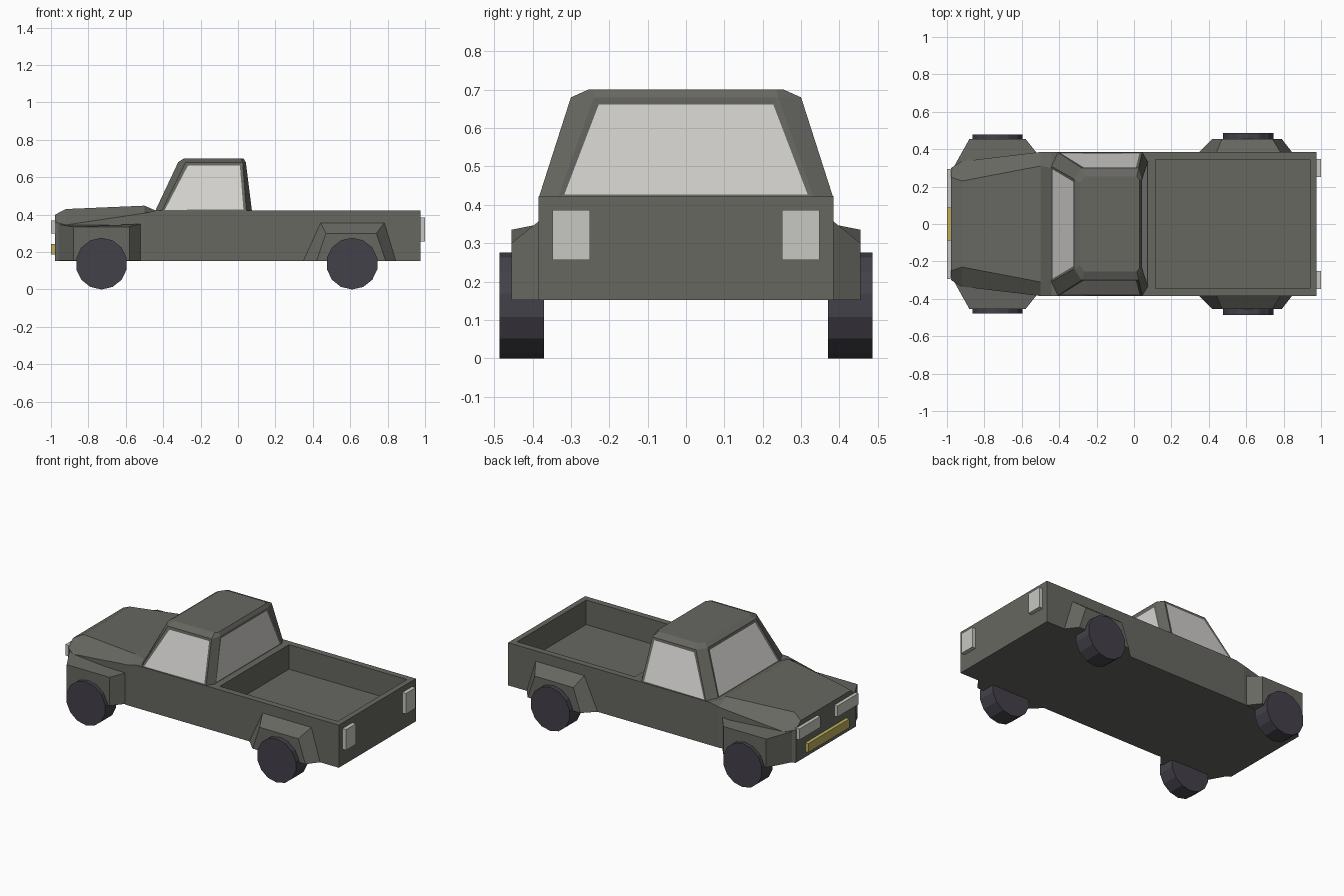
import bpy, bmesh, math

if "Cube" in bpy.data.objects:
    bpy.data.objects.remove(bpy.data.objects["Cube"], do_unlink=True)


def material(name, rgb):
    m = bpy.data.materials.new(name)
    m.use_nodes = True
    m.diffuse_color = (*rgb, 1)
    m.node_tree.nodes["Principled BSDF"].inputs["Base Color"].default_value = (*rgb, 1)
    return m


PAINT = material("grey paint", (0.135, 0.135, 0.12))
GLASS = material("pale glass", (0.66, 0.65, 0.63))
LAMP = material("lamp white", (0.57, 0.57, 0.54))
RUBBER = material("dark rubber", (0.056, 0.053, 0.067))
YELLOW = material("plate yellow", (0.52, 0.42, 0.11))


def finish(bm, name, mats, mirror=False):
    bmesh.ops.recalc_face_normals(bm, faces=bm.faces)
    mesh = bpy.data.meshes.new(name)
    bm.to_mesh(mesh)
    bm.free()
    for m in mats:
        mesh.materials.append(m)
    ob = bpy.data.objects.new(name, mesh)
    bpy.context.collection.objects.link(ob)
    if mirror:
        mod = ob.modifiers.new("mirror", "MIRROR")
        mod.use_axis = (False, True, False)
        mod.use_mirror_merge = False
    return ob


def loft(rings):
    """Skin closed rings of equal length and cap both ends."""
    bm = bmesh.new()
    loops = [[bm.verts.new(p) for p in ring] for ring in rings]
    n = len(loops[0])
    for a, b in zip(loops, loops[1:]):
        for i in range(n):
            j = (i + 1) % n
            bm.faces.new((a[i], a[j], b[j], b[i]))
    bm.faces.new(loops[0])
    bm.faces.new(loops[-1])
    bmesh.ops.recalc_face_normals(bm, faces=bm.faces)
    return bm


def box(name, x, y, z, mat, mirror=False):
    rings = [[(x[0], y[0], h), (x[1], y[0], h), (x[1], y[1], h), (x[0], y[1], h)] for h in z]
    finish(loft(rings), name, [mat], mirror)


# Body: x, side half width, shoulder height, hood edge half width, hood edge height
BASE, SILL = 0.152, 0.422
stations = [
    (-0.978, 0.30, 0.36, 0.25, 0.40),
    (-0.92, 0.335, 0.345, 0.23, 0.43),
    (-0.50, 0.385, 0.408, 0.31, 0.448),
    (-0.44, 0.385, SILL, 0.30, SILL),
    (0.08, 0.385, SILL, 0.345, SILL),
    (0.115, 0.385, SILL, 0.345, SILL),
    (0.94, 0.385, SILL, 0.345, SILL),
    (0.975, 0.385, SILL, 0.345, SILL),
]
body = loft([[(x, -w, BASE), (x, -w, s), (x, -e, h), (x, e, h), (x, w, s), (x, w, BASE)]
             for x, w, s, e, h in stations])

# Sink the load bed into the top of the body
bed = [f for f in body.faces if f.normal.z > 0.9
       and abs(f.calc_center_median().x - 0.53) < 0.1 and abs(f.calc_center_median().y) < 0.1]
floor = bmesh.ops.extrude_face_region(body, geom=bed)["geom"]
bmesh.ops.delete(body, geom=bed, context="FACES_ONLY")
bmesh.ops.translate(body, vec=(0, 0, -0.155), verts=[v for v in floor if isinstance(v, bmesh.types.BMVert)])
finish(body, "body", [PAINT])


# Cab: eight sided rings with chamfered corners
def cab_ring(z, front, front_corner, back_corner, back, side, front_w, back_w):
    half = [(front, front_w), (front_corner, side), (back_corner, side), (back, back_w)]
    return [(x, y, z) for x, y in half] + [(x, -y, z) for x, y in reversed(half)]


cab = loft([
    cab_ring(0.415, -0.445, -0.41, 0.045, 0.075, 0.385, 0.31, 0.335),
    cab_ring(0.68, -0.32, -0.28, 0.025, 0.042, 0.30, 0.24, 0.24),
    cab_ring(0.70, -0.29, -0.265, 0.015, 0.03, 0.255, 0.22, 0.235),
])
# Windows inset into the four broad upright faces
panes = [f for f in cab.faces if abs(f.normal.z) < 0.8 and f.calc_area() > 0.07]
bmesh.ops.inset_individual(cab, faces=panes, thickness=0.022, depth=-0.003)
for f in panes:
    f.material_index = 1
finish(cab, "cab", [PAINT, GLASS])

# Front fenders: plan outline as x, y, top height
plan = [(-0.972, 0.29, 0.35), (-0.88, 0.455, 0.335), (-0.58, 0.455, 0.335),
        (-0.52, 0.38, 0.35), (-0.55, 0.29, 0.35)]
fender = loft([[(x, y, 0.155) for x, y, t in plan], list(plan)])
finish(fender, "front_fenders", [PAINT], True)

# Rear fenders: a wide trapezoid on the body narrowing outwards
inner = [(0.345, BASE), (0.44, 0.36), (0.785, 0.36), (0.848, BASE)]
outer = [(0.42, BASE), (0.47, 0.30), (0.74, 0.30), (0.79, BASE)]
fender = loft([[(x, 0.38, z) for x, z in inner], [(x, 0.455, z) for x, z in outer]])
finish(fender, "rear_fenders", [PAINT], True)

# Wheels
RADIUS, SIDES = 0.138, 14
for name, cx, width in (("front_wheels", -0.73, 0.478), ("rear_wheels", 0.61, 0.486)):
    angles = [math.tau * i / SIDES for i in range(SIDES)]
    wheel = loft([[(cx + RADIUS * math.sin(a), y, RADIUS - RADIUS * math.cos(a)) for a in angles]
                  for y in (0.37, width)])
    finish(wheel, name, [RUBBER], True)

# Lamps and number plate
box("headlights", (-1.0, -0.97), (0.085, 0.295), (0.30, 0.37), LAMP, True)
box("tail_lights", (0.97, 1.0), (0.25, 0.348), (0.256, 0.386), LAMP, True)
box("number_plate", (-1.0, -0.97), (-0.205, 0.205), (0.187, 0.243), YELLOW)
